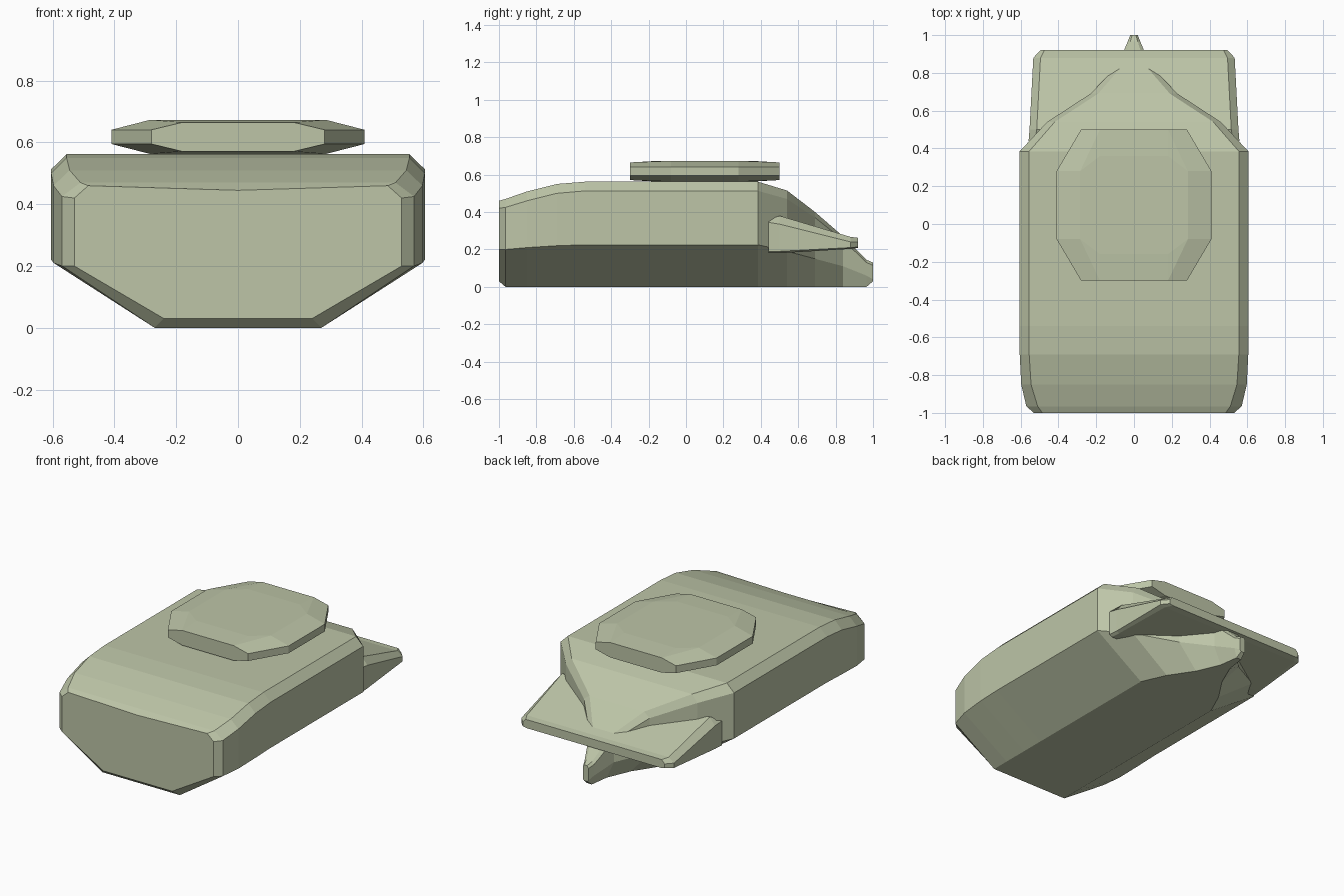
import bpy, bmesh

# Olive paint shared by every part
olive = bpy.data.materials.new("olive")
olive.diffuse_color = (0.51, 0.56, 0.39, 1)


def finish(name, bm):
    bmesh.ops.recalc_face_normals(bm, faces=bm.faces)
    mesh = bpy.data.meshes.new(name)
    bm.to_mesh(mesh)
    bm.free()
    mesh.materials.append(olive)
    obj = bpy.data.objects.new(name, mesh)
    bpy.context.collection.objects.link(obj)
    return obj


def loft(name, stations, nose_dip=0.0):
    """Skin mirrored sections with a centre point on top.
    Station: y, bottom (x, z), side x, side low z, side high z, top (x, z)."""
    bm = bmesh.new()
    rings = []
    for k, (y, wb, zb, wm, zl, zh, wt, zt) in enumerate(stations):
        half = [(wb, zb), (wm, zl), (wm, zh), (wt, zt)]
        centre = (0, zt - (nose_dip if k == 0 else 0))
        pts = half + [centre] + [(-x, z) for x, z in reversed(half)]
        rings.append([bm.verts.new((x, y, z)) for x, z in pts])
    for a, b in zip(rings, rings[1:]):
        for i in range(9):
            j = (i + 1) % 9
            bm.faces.new((a[i], a[j], b[j], b[i]))
    bm.faces.new(rings[0])
    bm.faces.new(rings[-1])
    return finish(name, bm)


# Hull: boxy front, tapering to a narrow keel point at the rear
loft("hull", [
    (-1.00, 0.24, 0.03, 0.53, 0.20, 0.42, 0.485, 0.46),
    (-0.965, 0.27, 0.00, 0.57, 0.20, 0.425, 0.51, 0.47),
    (-0.85, 0.27, 0.00, 0.597, 0.21, 0.46, 0.545, 0.51),
    (-0.69, 0.27, 0.00, 0.605, 0.22, 0.50, 0.555, 0.55),
    (-0.54, 0.27, 0.00, 0.605, 0.225, 0.513, 0.555, 0.562),
    (0.385, 0.27, 0.00, 0.605, 0.225, 0.513, 0.555, 0.562),
    (0.54, 0.20, 0.00, 0.46, 0.19, 0.47, 0.42, 0.515),
    (0.69, 0.10, 0.00, 0.23, 0.15, 0.37, 0.19, 0.40),
    (0.84, 0.035, 0.00, 0.085, 0.11, 0.25, 0.06, 0.27),
    (0.965, 0.018, 0.00, 0.034, 0.06, 0.13, 0.02, 0.145),
    (1.00, 0.012, 0.03, 0.02, 0.04, 0.115, 0.01, 0.13),
], nose_dip=0.015)

# Sloping wedge plate straddling the rear taper
loft("rear_plate", [
    (0.44, 0.54, 0.18, 0.558, 0.19, 0.345, 0.525, 0.357),
    (0.50, 0.535, 0.18, 0.553, 0.19, 0.335, 0.515, 0.38),
    (0.88, 0.50, 0.203, 0.533, 0.21, 0.24, 0.495, 0.267),
    (0.92, 0.47, 0.208, 0.495, 0.213, 0.24, 0.475, 0.262),
])

# Turret disc: faceted slab, thinner at its rim
bm = bmesh.new()
rim = [(0.18, 0.40, 0.047), (0.28, 0.40, 0.023), (0.41, 0.18, 0.023),
       (0.285, 0.18, 0.055), (0.18, 0.26, 0.055)]
for x, y, z in rim:
    for sx in (-1, 1):
        for sy in (-1, 1):
            for sz in (-1, 1):
                bm.verts.new((sx * x, 0.1 + sy * y, 0.618 + sz * z))
bmesh.ops.convex_hull(bm, input=bm.verts)
bmesh.ops.dissolve_limit(bm, angle_limit=0.02, verts=bm.verts, edges=bm.edges)
finish("turret", bm)
